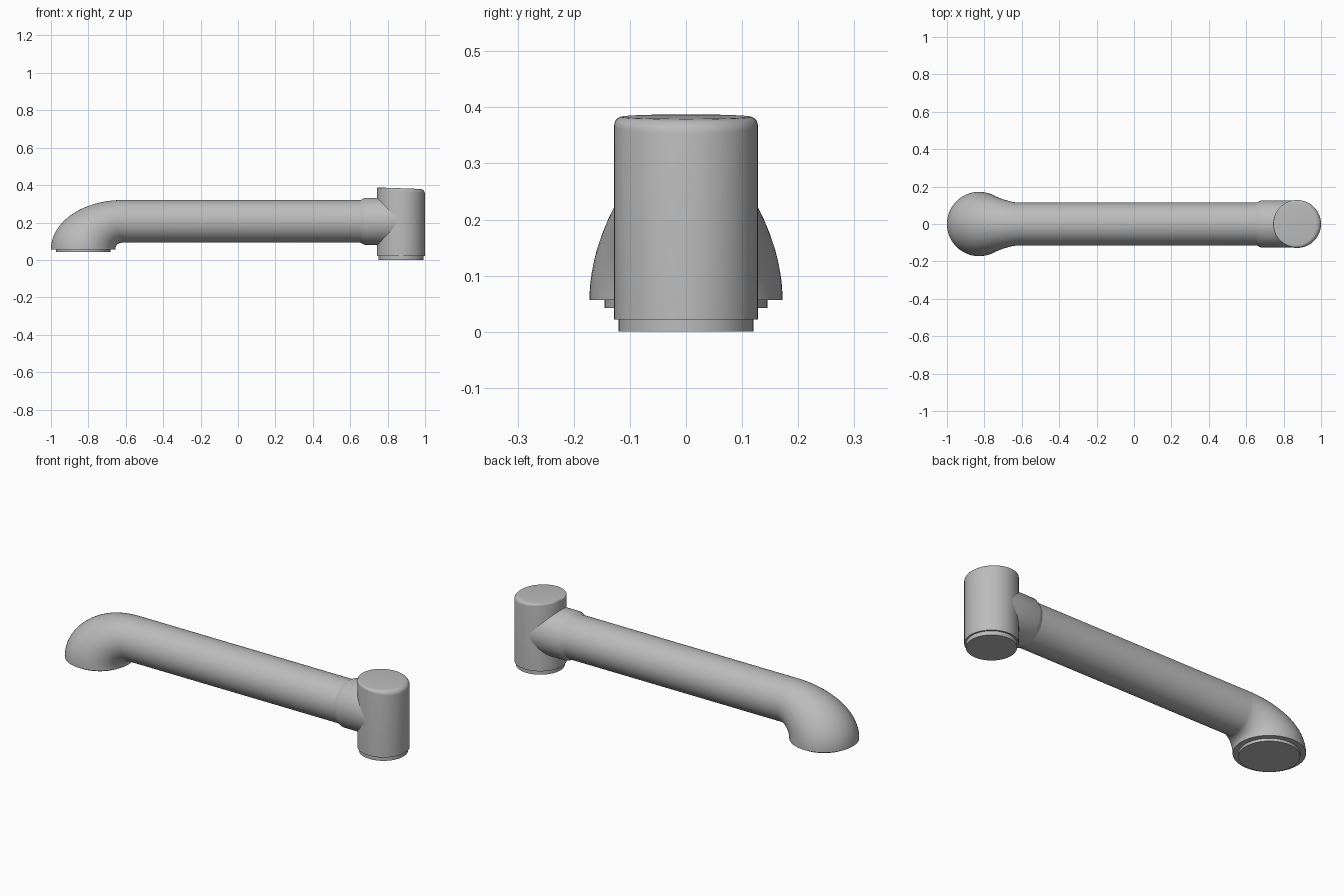
import bpy, bmesh
from math import sin, cos, pi, radians
from mathutils import Vector

if "Cube" in bpy.data.objects:
    bpy.data.objects.remove(bpy.data.objects["Cube"], do_unlink=True)

SIDES = 64
ANGLES = [2 * pi * i / SIDES for i in range(SIDES)]
AXIS_Z = 0.206
HEAD_X = 0.872
ELBOW_X = -0.828

grey = bpy.data.materials.new("satin grey")
grey.use_nodes = True
colour = (0.5, 0.5, 0.5, 1)
grey.diffuse_color = colour
grey.node_tree.nodes["Principled BSDF"].inputs["Base Color"].default_value = colour


def loft(name, rings):
    """Skin a list of point rings and cap both ends."""
    bm = bmesh.new()
    loops = [[bm.verts.new(p) for p in ring] for ring in rings]
    for a, b in zip(loops, loops[1:]):
        for i in range(SIDES):
            j = (i + 1) % SIDES
            bm.faces.new((a[i], a[j], b[j], b[i]))
    bm.faces.new(loops[0])
    bm.faces.new(loops[-1])
    bmesh.ops.recalc_face_normals(bm, faces=bm.faces)
    mesh = bpy.data.meshes.new(name)
    bm.to_mesh(mesh)
    bm.free()
    mesh.materials.append(grey)
    mesh.shade_smooth()
    mesh.set_sharp_from_angle(angle=radians(35))
    obj = bpy.data.objects.new(name, mesh)
    bpy.context.collection.objects.link(obj)
    return obj


def ring(centre, u, half_u, half_y):
    """Ellipse spanned by direction u and the y axis."""
    return [centre + u * (half_u * cos(a)) + Vector((0, half_y * sin(a), 0))
            for a in ANGLES]


def upright(x, z, r):
    return ring(Vector((x, 0, z)), Vector((1, 0, 0)), r, r)


def crosswise(x, r):
    return ring(Vector((x, 0, AXIS_Z)), Vector((0, 0, -1)), r, r)


# Flared elbow sweeping into the straight tube
pivot = Vector((-0.62, 0, 0.057))
rings = []
STEPS = 24
for k in range(STEPS + 1):
    t = pi / 2 * k / STEPS
    inner = pivot + Vector((-0.036 * cos(t), 0, 0.035 * sin(t)))
    outer = pivot + Vector((-0.38 * cos(t), 0, 0.263 * sin(t)))
    half = (inner - outer) / 2
    width = 0.114 + 0.058 * max(cos(t), 0) ** 1.3
    rings.append(ring((inner + outer) / 2, half.normalized(), half.length, width))
rings.append(crosswise(0.70, 0.114))
loft("elbow_and_tube", rings)

# Mounting ring under the elbow
loft("elbow_mount", [upright(ELBOW_X, z, 0.145) for z in (0.042, 0.07)])

# Collar joining the tube to the head
profile = [(0.652, 0.113), (0.66, 0.116), (0.67, 0.122),
           (0.68, 0.126), (0.87, 0.126)]
loft("collar", [crosswise(x, r) for x, r in profile])

# Upright head: tilted top whose rounded edge grows toward the outer side
R = 0.128
rings = [upright(HEAD_X, 0.022, R)]
for k in range(7):
    t = pi / 2 * k / 6
    pts = []
    for a in ANGLES:
        b = 0.004 + 0.011 * (1 + cos(a))
        r = R - b * (1 - cos(t))
        z = 0.383 - 0.035 * r * cos(a) - b * (1 - sin(t))
        pts.append(Vector((HEAD_X + r * cos(a), r * sin(a), z)))
    rings.append(pts)
loft("head", rings)

# Mounting ring under the head
loft("head_mount", [upright(HEAD_X, z, 0.12) for z in (0, 0.03)])
